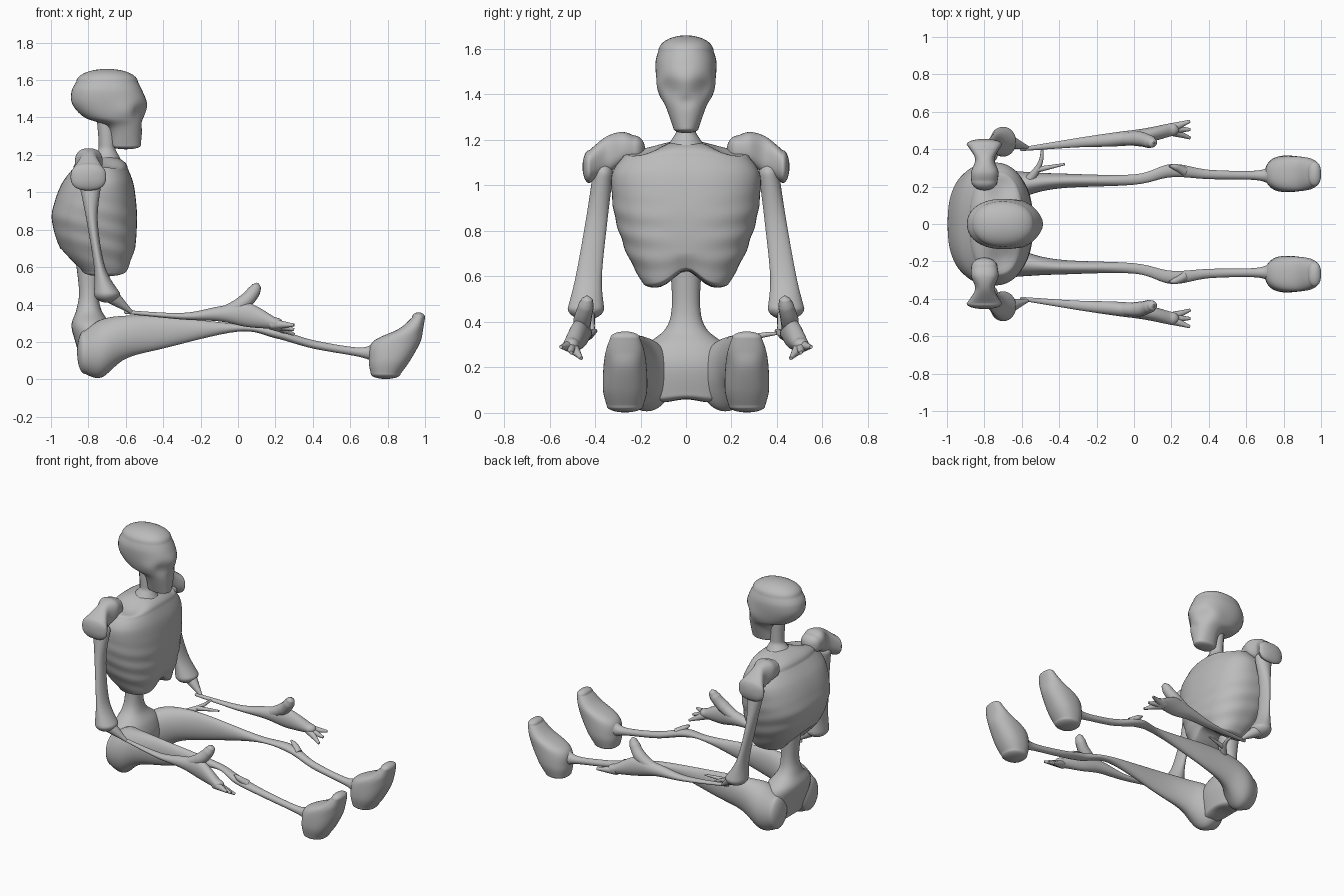
import bpy, bmesh, math
from mathutils import Vector

default_cube = bpy.data.objects.get("Cube")
if default_cube:
    bpy.data.objects.remove(default_cube, do_unlink=True)

bone = bpy.data.materials.new("bone_grey")
bone.use_nodes = True
bone.diffuse_color = (.5, .5, .5, 1)
bone.node_tree.nodes["Principled BSDF"].inputs["Base Color"].default_value = bone.diffuse_color


def add_object(name, data):
    data.materials.append(bone)
    bpy.context.collection.objects.link(bpy.data.objects.new(name, data))


def smooth_rows(rows, steps):
    """Smooth the rows into a denser list that passes through each of them."""
    dense = []
    last = len(rows) - 1
    for index in range(last):
        before, start = rows[max(index - 1, 0)], rows[index]
        end, after = rows[index + 1], rows[min(index + 2, last)]
        for step in range(steps):
            t = step / steps
            row = []
            for a, b, c, d in zip(before, start, end, after):
                slope_in, slope_out = (c - a) / 2, (d - b) / 2
                ease = t * t * (3 - 2 * t)
                row.append(b + (c - b) * ease + slope_in * t * (1 - t) ** 2
                           - slope_out * t * t * (1 - t))
            dense.append(row)
    return dense + [list(rows[-1])]


def dome(row, depth):
    """Shrinking copies of an end row that close it with a rounded cap."""
    place, u_low, u_high, v_low, v_high = row
    u_mid, v_mid = (u_low + u_high) / 2, (v_low + v_high) / 2
    copies = []
    for step in range(1, 9):
        angle = step * math.pi / 17
        size = math.cos(angle)
        copies.append([place + depth * math.sin(angle),
                       u_mid + (u_low - u_mid) * size, u_mid + (u_high - u_mid) * size,
                       v_mid + (v_low - v_mid) * size, v_mid + (v_high - v_mid) * size])
    return copies


def loft(name, axis, rows, caps, side=1, power=2, shape=None, steps=8, segments=40):
    """Rows hold the place along the axis, then low and high of the other two axes."""
    u, v = [k for k in range(3) if k != axis]
    start_cap, end_cap = caps
    rows = dome(rows[0], -start_cap)[::-1] + smooth_rows(rows, steps) + dome(rows[-1], end_cap)
    bm = bmesh.new()
    rings = []
    for place, u_low, u_high, v_low, v_high in rows:
        ring = []
        for k in range(segments):
            angle = math.tau * k / segments
            c, s = math.cos(angle), math.sin(angle)
            point = Vector()
            point[axis] = place
            point[u] = (u_low + u_high + (u_high - u_low) * math.copysign(abs(c) ** (2 / power), c)) / 2
            point[v] = (v_low + v_high + (v_high - v_low) * math.copysign(abs(s) ** (2 / power), s)) / 2
            if shape:
                point = shape(point)
            point.y *= side
            ring.append(bm.verts.new(point))
        rings.append(ring)
    for ring, following in zip(rings, rings[1:]):
        for k in range(segments):
            bm.faces.new((ring[k - 1], ring[k], following[k], following[k - 1]))
    bm.faces.new(rings[0])
    bm.faces.new(rings[-1])
    bmesh.ops.recalc_face_normals(bm, faces=bm.faces)
    for face in bm.faces:
        face.smooth = True
    mesh = bpy.data.meshes.new(name)
    bm.to_mesh(mesh)
    bm.free()
    add_object(name, mesh)


def upright(rows, y=0):
    """Expand rows of height, back, front and half width into loft rows."""
    return [(z, back, front, y - half, y + half) for z, back, front, half in rows]


def rod(name, points, side=1):
    """Tapered round rod through points of x, y, z and radius."""
    curve = bpy.data.curves.new(name, "CURVE")
    curve.dimensions = "3D"
    curve.bevel_depth = 1
    curve.use_fill_caps = True
    spline = curve.splines.new("BEZIER")
    spline.bezier_points.add(len(points) - 1)
    for bezier_point, (x, y, z, radius) in zip(spline.bezier_points, points):
        bezier_point.co = (x, y * side, z)
        bezier_point.radius = radius
        bezier_point.handle_left_type = bezier_point.handle_right_type = "AUTO"
    add_object(name, curve)


def dent(point, centre, radius, push):
    """Move a point softly near a centre that is mirrored across the body."""
    distance = (Vector((point.x, abs(point.y), point.z)) - Vector(centre)).length
    mirrored = Vector((push[0], math.copysign(push[1], point.y), push[2]))
    return point + mirrored * math.exp(-(distance / radius) ** 2)


def face_shape(point):
    eye_socket = dent(point, (-.51, .08, 1.43), .05, (-.03, -.01, 0))
    temple = dent(eye_socket, (-.6, .12, 1.43), .05, (0, -.01, 0))
    return dent(temple, (-.5, 0, 1.37), .03, (-.01, 0, 0))


def rib_shape(point):
    # Faint rib ripples fade in below the chest and away from the breastbone
    fade = max(0, min(1, (1 - point.z) * 5)) * min(1, abs(point.y) * 6)
    ripple = 1 + .008 * fade * math.sin((point.z + point.x / 4) * math.tau * 10)
    point = Vector(((point.x + .8) * ripple - .8, point.y * ripple, point.z))
    # Arch below the breastbone, then hollows above the collar bones
    low = max(0, min(1, (.7 - point.z) * 6))
    point.z += .09 * low * math.exp(-(point.y / .08) ** 2)
    return dent(point, (-.7, .19, 1.2), .09, (0, 0, -.05))


def pelvis_shape(point):
    return dent(point, (-.75, 0, .03), .09, (0, 0, .03))


# Head and neck
loft("skull", 2, upright([
    (1.25, -.68, -.52, .055), (1.35, -.7, -.51, .09), (1.4, -.82, -.5, .115),
    (1.47, -.885, -.485, .13), (1.54, -.89, -.51, .134), (1.59, -.865, -.535, .122)]),
    caps=(.02, .07), power=2.2, shape=face_shape)
rod("neck", [(-.71, 0, 1.12, .12), (-.7, 0, 1.23, .045), (-.71, 0, 1.4, .045)])

# Trunk
loft("ribcage", 2, upright([
    (.57, -.85, -.58, .19), (.7, -.95, -.55, .26), (.85, -.995, -.54, .31),
    (.95, -.98, -.545, .325), (1.05, -.94, -.56, .325), (1.13, -.88, -.59, .28)]),
    caps=(.035, .07), power=2.4, shape=rib_shape, steps=14, segments=72)
loft("pelvis_and_lower_spine", 2, upright([
    (.07, -.83, -.68, .17), (.2, -.87, -.66, .2), (.29, -.89, -.68, .18),
    (.37, -.865, -.73, .09), (.47, -.85, -.745, .062), (.65, -.87, -.73, .07)]),
    caps=(.04, .02), power=2.2, shape=pelvis_shape)

# Limbs, built once for each side
for label, side in (("left_", 1), ("right_", -1)):
    loft(label + "shoulder", 1, [
        (.23, -.87, -.73, 1.1, 1.22), (.28, -.87, -.725, 1.09, 1.235),
        (.35, -.85, -.745, 1.05, 1.215), (.425, -.895, -.705, 1.01, 1.155)],
        caps=(.05, .03), side=side, power=2.5)
    loft(label + "upper_arm", 2, [
        (.46, -.77, -.63, .36, .52), (.6, -.77, -.71, .37, .485),
        (.85, -.81, -.75, .345, .44), (1.05, -.85, -.73, .32, .41)],
        caps=(.05, .05), side=side)
    rod(label + "elbow_tip", [(-.67, .44, .44, .04), (-.57, .41, .36, .01)], side)
    loft(label + "forearm", 0, [
        (-.6, .39, .41, .35, .37), (-.3, .41, .46, .32, .355), (-.1, .415, .49, .31, .39),
        (.05, .43, .51, .28, .41), (.2, .47, .54, .27, .33)], caps=(.01, .04), side=side)
    rod(label + "thumb", [(-.06, .455, .36, .035), (.03, .455, .41, .04), (.085, .44, .47, .035),
                          (.1, .435, .5, .025), (.105, .435, .515, .005)], side)
    for finger in range(3):
        tip = (.3, .46 + .045 * finger, .24 + .025 * finger, .008)
        rod(label + "finger", [(.18, .505, .295, .03), tip], side)
    loft(label + "leg", 0, [
        (-.82, .08, .26, .03, .26), (-.73, .06, .29, .01, .32), (-.6, .14, .28, .11, .34),
        (-.4, .19, .27, .165, .335), (0, .21, .265, .255, .295), (.2, .25, .32, .22, .27),
        (.4, .24, .29, .165, .21), (.65, .235, .285, .12, .17), (.73, .21, .31, .09, .2)],
        caps=(.04, .03), side=side)
    rod(label + "knee_nub", [(.27, .28, .235, .025), (.22, .305, .27, .018), (.19, .31, .29, .006)], side)
    loft(label + "foot", 2, upright([
        (.03, .71, .87, .08), (.1, .7, .92, .097), (.2, .72, .975, .095),
        (.27, .86, .99, .085), (.33, .93, 1, .065)], y=.268),
        caps=(.028, .028), side=side, power=2.3)

# Thin loose strands beside the left hip
rod("left_hip_strand", [(-.49, .4, .35, .007), (-.5, .33, .34, .012), (-.57, .22, .3, .03)])
rod("left_hip_spur", [(-.52, .29, .33, .016), (-.37, .32, .34, .006)])
